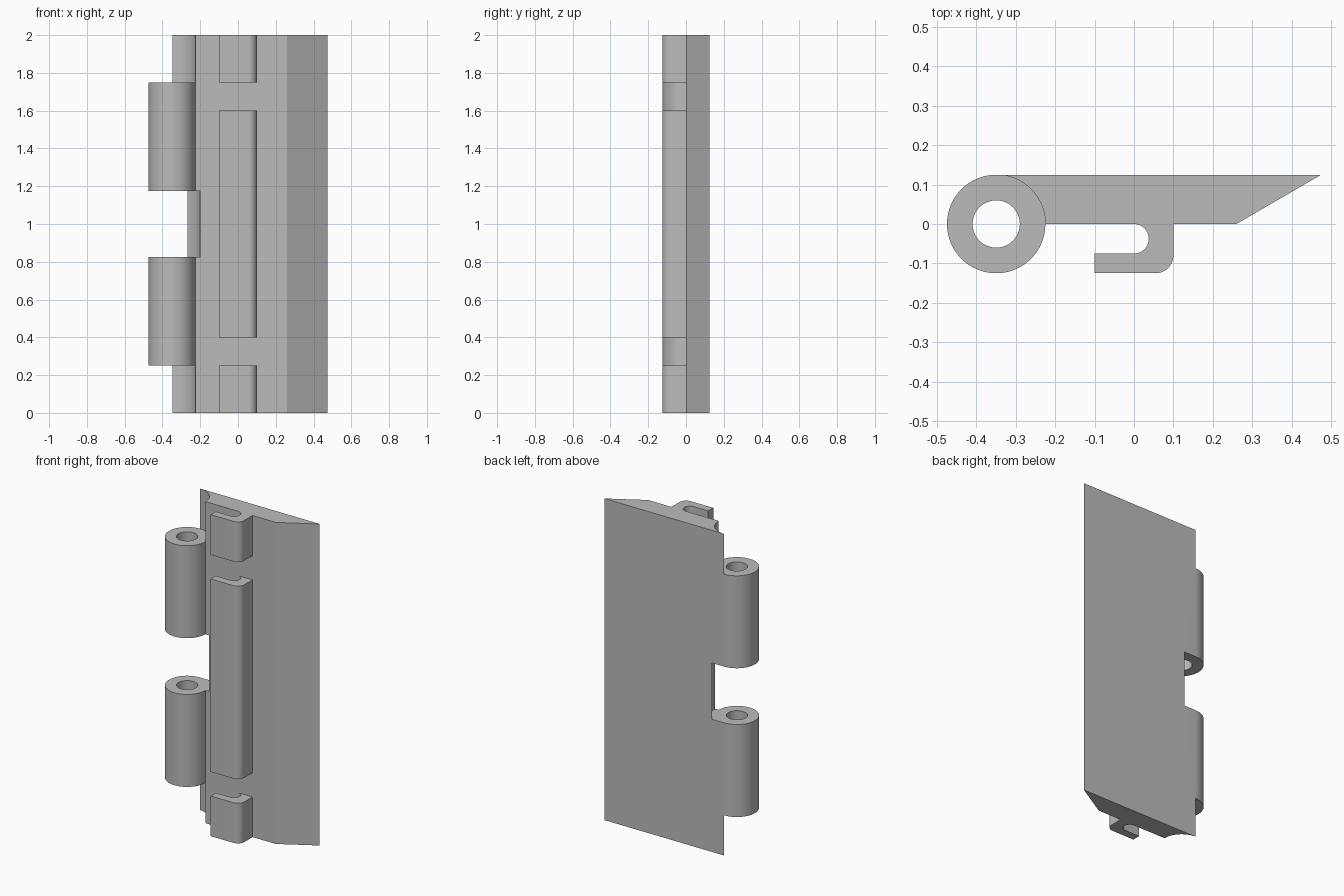
import bpy, bmesh, math

cube = bpy.data.objects.get("Cube")
if cube:
    bpy.data.objects.remove(cube, do_unlink=True)

HEIGHT, R, PIN_X = 2.0, 0.125, -0.35

grey = bpy.data.materials.new("plain grey")
grey.use_nodes = True
grey.diffuse_color = (0.5, 0.5, 0.5, 1)
grey.node_tree.nodes["Principled BSDF"].inputs["Base Color"].default_value = (0.5, 0.5, 0.5, 1)


def arc(cx, cy, r, start, end, steps):
    angles = [math.radians(start + (end - start) * i / steps) for i in range(steps + 1)]
    return [(cx + r * math.cos(a), cy + r * math.sin(a)) for a in angles]


def extrude(name, outline, z0, z1):
    bm = bmesh.new()
    face = bm.faces.new([bm.verts.new((x, y, z0)) for x, y in outline])
    top = bmesh.ops.extrude_face_region(bm, geom=[face])
    verts = [v for v in top["geom"] if isinstance(v, bmesh.types.BMVert)]
    bmesh.ops.translate(bm, verts=verts, vec=(0, 0, z1 - z0))
    bmesh.ops.recalc_face_normals(bm, faces=bm.faces)
    mesh = bpy.data.meshes.new(name)
    bm.to_mesh(mesh)
    bm.free()
    mesh.materials.append(grey)
    obj = bpy.data.objects.new(name, mesh)
    bpy.context.collection.objects.link(obj)
    return obj


def smooth(obj):
    bpy.ops.object.select_all(action='DESELECT')
    obj.select_set(True)
    bpy.context.view_layer.objects.active = obj
    bpy.ops.object.shade_smooth_by_angle(angle=math.radians(30))


# Hinge leaf: barrel and bevelled plate as one profile
profile = arc(PIN_X, 0, R, 90, 360, 48) + [(0.26, 0), (0.475, R)]
leaf = extrude("hinge_leaf", profile, 0, HEIGHT)

# Clearances for the mating knuckles, and the pin bore
cuts = [
    ("lower_clearance", R + 0.0001, -0.1, 0.25),
    ("middle_clearance", 0.15, 0.825, 1.175),
    ("upper_clearance", R + 0.0001, 1.75, 2.1),
    ("pin_bore", 0.06, -0.2, 2.2),
]
cutters = []
for name, r, z0, z1 in cuts:
    cutter = extrude(name, arc(PIN_X, 0, r, 0, 360, 64)[:-1], z0, z1)
    cutter.hide_render = True
    mod = leaf.modifiers.new(name, 'BOOLEAN')
    mod.operation = 'DIFFERENCE'
    mod.solver = 'EXACT'
    mod.object = cutter
    cutters.append(cutter)

# Bake the cuts and discard the helpers
bpy.context.view_layer.update()
baked = bpy.data.meshes.new_from_object(leaf.evaluated_get(bpy.context.evaluated_depsgraph_get()))
leaf.modifiers.clear()
leaf.data = baked
for cutter in cutters:
    bpy.data.objects.remove(cutter, do_unlink=True)
smooth(leaf)

# Hooked retaining clips along the front
hook = arc(0, -0.0375, 0.0375, 90, -90, 20)
hook += [(-0.1, -0.075), (-0.1, -R)]
hook += arc(0.055, -0.08, 0.045, -90, 0, 12)
hook += [(0.1, 0)]
for name, z0, z1 in (("lower_clip", 0, 0.25), ("middle_clip", 0.4, 1.6), ("upper_clip", 1.75, HEIGHT)):
    smooth(extrude(name, hook, z0, z1))
